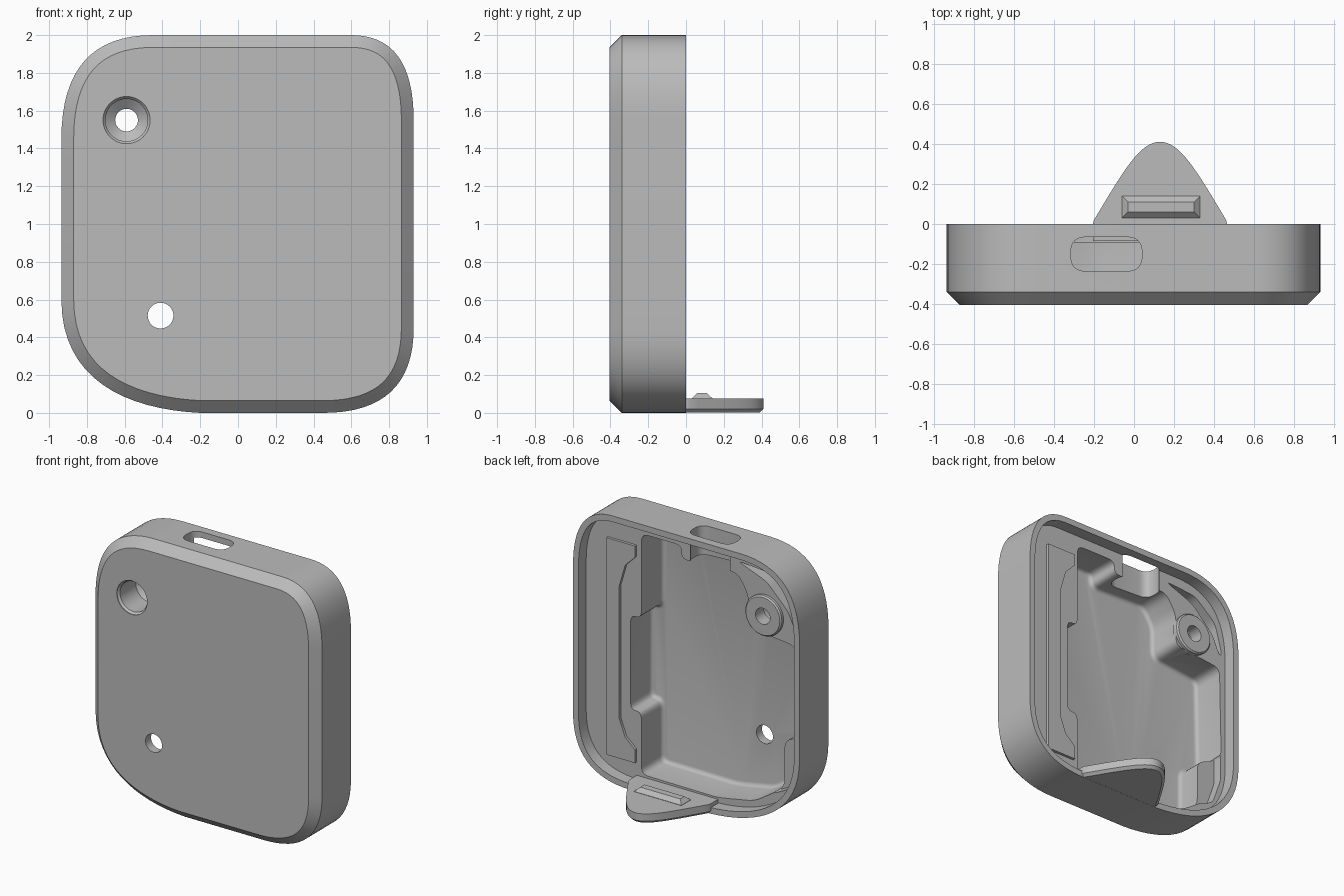
import bpy, bmesh, math
from mathutils import Vector

old = bpy.data.objects.get("Cube")
if old:
    bpy.data.objects.remove(old, do_unlink=True)

grey = bpy.data.materials.new("plain_grey")
grey.use_nodes = True
grey.diffuse_color = (0.5, 0.5, 0.5, 1)
grey.node_tree.nodes["Principled BSDF"].inputs["Base Color"].default_value = (0.5, 0.5, 0.5, 1)


def bezier(a, b, c, d, n=16):
    a, b, c, d = map(Vector, (a, b, c, d))
    return [a * (1 - t)**3 + b * 3 * t * (1 - t)**2 + c * 3 * t * t * (1 - t) + d * t**3
            for t in (i / n for i in range(n + 1))]


def corner(a, b, c, n=16):
    """Smooth bend from a to c, pulled towards b."""
    a, b, c = map(Vector, (a, b, c))
    return bezier(a, a + (b - a) * 2 / 3, c + (b - c) * 2 / 3, c, n)


def rounded(points, r, n=6):
    """Polygon with every corner rounded."""
    pts = [Vector(p) for p in points]
    out = []
    for i, p in enumerate(pts):
        ends = []
        for q in (pts[i - 1], pts[(i + 1) % len(pts)]):
            ends.append(p + (q - p).normalized() * min(r, (q - p).length * 0.45))
        out += corner(ends[0], p, ends[1], n)
    return out


def inset(pts, d):
    """Move a counterclockwise outline inwards by d."""
    out = []
    for i, p in enumerate(pts):
        e1 = (p - pts[i - 1]).normalized()
        e2 = (pts[(i + 1) % len(pts)] - p).normalized()
        n1, n2 = Vector((-e1.y, e1.x)), Vector((-e2.y, e2.x))
        m = (n1 + n2).normalized()
        out.append(p + m * d / max(m.dot(n1), 0.5))
    return out


def loft(name, layers, axis="y"):
    """Solid through stacked outlines along the y or z axis."""
    bm = bmesh.new()
    rings = []
    for pts, h in layers:
        rings.append([bm.verts.new((p[0], h, p[1]) if axis == "y" else (p[0], p[1], h)) for p in pts])
    n = len(rings[0])
    for lower, upper in zip(rings, rings[1:]):
        for i in range(n):
            j = (i + 1) % n
            bm.faces.new((lower[i], lower[j], upper[j], upper[i]))
    bm.faces.new(rings[0])
    bm.faces.new(rings[-1])
    bmesh.ops.recalc_face_normals(bm, faces=bm.faces)
    mesh = bpy.data.meshes.new(name)
    bm.to_mesh(mesh)
    bm.free()
    mesh.materials.append(grey)
    ob = bpy.data.objects.new(name, mesh)
    bpy.context.collection.objects.link(ob)
    return ob


def circle(x, z, r, n=48):
    return [Vector((x + r * math.cos(2 * math.pi * i / n), z + r * math.sin(2 * math.pi * i / n)))
            for i in range(n)]


def combine(target, tool, operation="DIFFERENCE"):
    tool.hide_render = True
    mod = target.modifiers.new("cut", "BOOLEAN")
    mod.operation = operation
    mod.solver = "EXACT"
    mod.object = tool
    bpy.context.view_layer.objects.active = target
    bpy.ops.object.modifier_apply(modifier=mod.name)
    bpy.data.objects.remove(tool, do_unlink=True)
    bpy.context.view_layer.update()


# Outer shell with a chamfered front
outline = (bezier((-0.935, 0.6), (-0.935, 0.18), (-0.6, 0.02), (-0.2, 0))
           + corner((0.45, 0), (0.93, 0), (0.93, 0.45))
           + corner((0.93, 1.55), (0.93, 2), (0.60, 2))
           + corner((-0.45, 2), (-0.935, 2), (-0.935, 1.45)))
shell = loft("case_shell", [(inset(outline, 0.065), -0.405), (outline, -0.34), (outline, 0)])

# Rim recess
rim = inset(outline, 0.045)
combine(shell, loft("rim_cutter", [(rim, -0.09), (rim, 0.1)]))

# Deep pocket with a filleted floor
pocket = rounded([(0.43, 0.09), (0.43, 0.55), (0.52, 0.55), (0.52, 1.25), (0.43, 1.25),
                  (0.43, 1.88), (0.10, 1.88), (0.10, 1.78), (-0.36, 1.80), (-0.45, 1.66),
                  (-0.45, 1.42), (-0.84, 1.38), (-0.855, 0.68), (-0.70, 0.62),
                  (-0.70, 0.27), (-0.5, 0.14), (-0.2, 0.085)], 0.06)
fillet = []
for k in range(5):
    a = math.pi / 2 * k / 4
    fillet.append((inset(pocket, 0.03 * (1 - math.sin(a))), -0.34 + 0.03 * (1 - math.cos(a))))
combine(shell, loft("pocket_cutter", fillet + [(pocket, 0.1)]))

# Stepped corner and curved corner groove
step = rounded([(-0.66, 0.24), (-0.66, 0.70), (-0.85, 0.70), (-0.85, 0.5), (-0.78, 0.3)], 0.03)
combine(shell, loft("step_cutter", [(step, -0.16), (step, 0.1)]))
groove = rounded([(-0.36, 1.89), (-0.6, 1.80), (-0.78, 1.62), (-0.84, 1.48),
                  (-0.86, 1.5), (-0.80, 1.72), (-0.62, 1.87)], 0.05)
combine(shell, loft("groove_cutter", [(groove, -0.2), (groove, 0.1)]))

# Screw boss with a counterbored hole
bx, bz = -0.59, 1.55
combine(shell, loft("boss", [(circle(bx, bz, 0.15), -0.11), (circle(bx, bz, 0.15), -0.07),
                             (circle(bx, bz, 0.14), -0.06)]), "UNION")
bore = [(0.125, -0.45), (0.125, -0.40), (0.112, -0.385), (0.112, -0.2), (0.06, -0.16), (0.06, 0.1)]
combine(shell, loft("bore_cutter", [(circle(bx, bz, r), y) for r, y in bore]))

# Small round hole through the front
hole = circle(-0.41, 0.515, 0.068)
combine(shell, loft("hole_cutter", [(hole, -0.5), (hole, 0.1)]))

# Port slot in the top wall
port = rounded([(-0.315, -0.235), (0.04, -0.235), (0.04, -0.065), (-0.315, -0.065)], 0.075)
combine(shell, loft("port_cutter", [(port, 1.7), (port, 2.1)], "z"))

# Raised bracket on the side shelf
bracket = [(0.705, 0.17), (0.705, 1.785), (0.47, 1.785), (0.47, 1.70), (0.55, 1.62), (0.60, 1.45),
           (0.60, 0.47), (0.55, 0.34), (0.47, 0.27), (0.47, 0.17)]
plate = loft("shelf_bracket", [(bracket, -0.095), (bracket, -0.07)])

# Pointed tab at the bottom, mirrored about its middle
mid = 0.13
half = bezier((-0.2, 0.02), (-0.05, 0.27), (0.03, 0.41), (mid, 0.41))
left = [Vector((-0.205, -0.085)), Vector((-0.205, 0))] + half
right = [Vector((2 * mid - p.x, p.y)) for p in left[:-1]]
profile = right + left[::-1]
tab = loft("bottom_tab", [(inset(profile, 0.02), 0.001), (profile, 0.021), (profile, 0.075)], "z")

# Bevelled ridge on the tab
bar = [Vector(p) for p in ((-0.06, 0.03), (0.33, 0.03), (0.33, 0.14), (-0.06, 0.14))]
ridge = loft("tab_ridge", [(bar, 0.07), (bar, 0.077), (inset(bar, 0.03), 0.105)], "z")

# Smooth curves, crisp edges
bpy.context.view_layer.update()
bpy.ops.object.select_all(action="DESELECT")
for ob in (shell, plate, tab, ridge):
    ob.select_set(True)
bpy.context.view_layer.objects.active = shell
bpy.ops.object.shade_smooth_by_angle(angle=math.radians(30))
